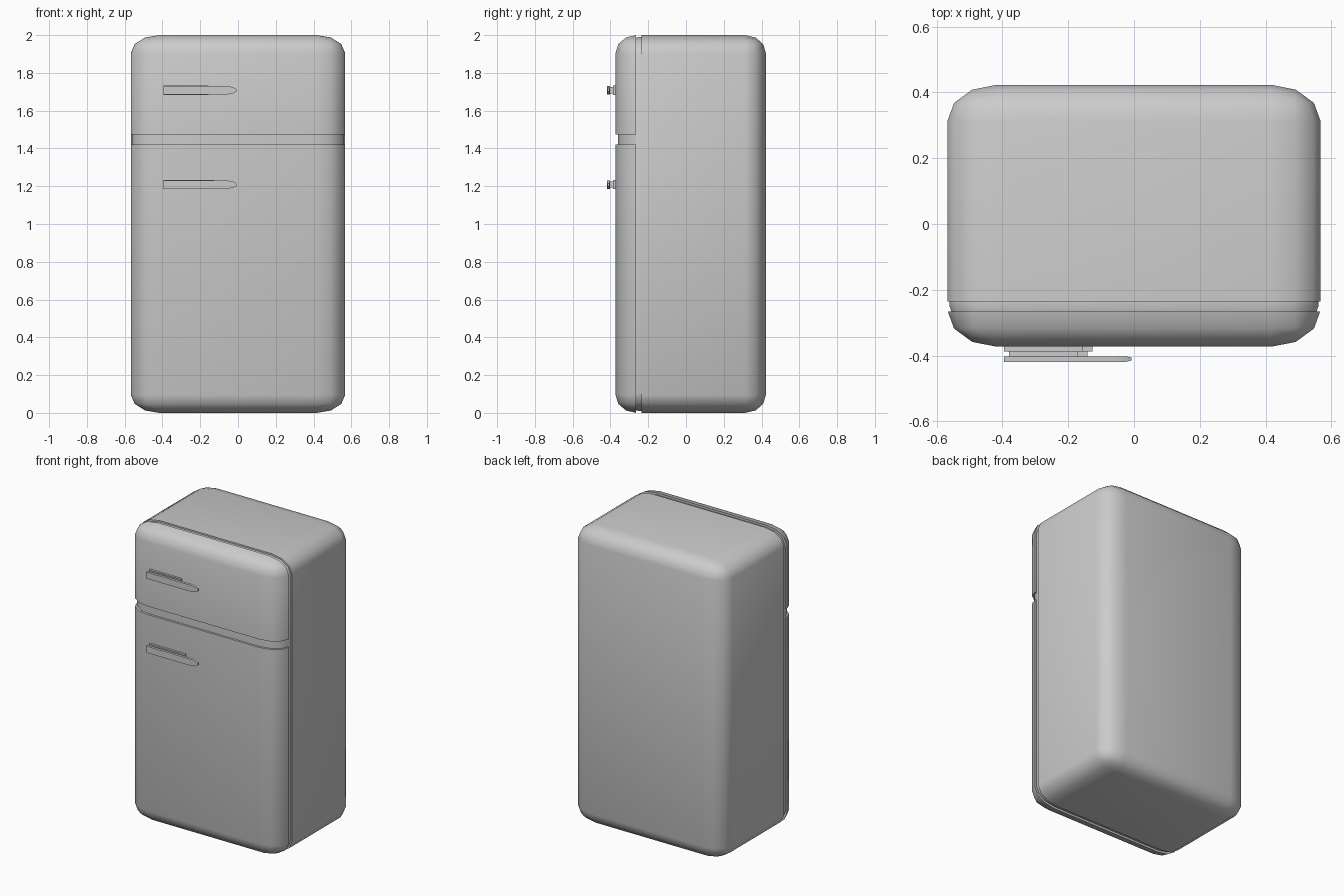
import bpy, bmesh
from mathutils import Vector

if "Cube" in bpy.data.objects:
    bpy.data.objects.remove(bpy.data.objects["Cube"])

RADII = Vector((0.15, 0.11, 0.095))


def finish(name, bm, angle=0.7):
    bmesh.ops.recalc_face_normals(bm, faces=bm.faces)
    mesh = bpy.data.meshes.new(name)
    bm.to_mesh(mesh)
    bm.free()
    obj = bpy.data.objects.new(name, mesh)
    bpy.context.collection.objects.link(obj)
    bpy.ops.object.select_all(action='DESELECT')
    obj.select_set(True)
    bpy.context.view_layer.objects.active = obj
    bpy.ops.object.shade_smooth_by_angle(angle=angle)
    return obj


def rounded_shell(name, lo, hi, cuts):
    """Box with elliptical rounded edges, trimmed by capped planes (point, outward normal)."""
    lo, hi = Vector(lo), Vector(hi)
    bm = bmesh.new()
    bmesh.ops.create_cube(bm, size=1)
    size = hi - lo
    bmesh.ops.scale(bm, verts=bm.verts, vec=[size[i] / RADII[i] for i in range(3)])
    bmesh.ops.bevel(bm, geom=list(bm.edges), offset=1, segments=3, profile=0.5,
                    affect='EDGES', clamp_overlap=False)
    bmesh.ops.scale(bm, verts=bm.verts, vec=RADII)
    bmesh.ops.translate(bm, verts=bm.verts, vec=(lo + hi) / 2)
    for co, no in cuts:
        geom = list(bm.verts) + list(bm.edges) + list(bm.faces)
        res = bmesh.ops.bisect_plane(bm, geom=geom, plane_co=co, plane_no=no, clear_outer=True)
        rim = [e for e in res['geom_cut'] if isinstance(e, bmesh.types.BMEdge)]
        bmesh.ops.contextual_create(bm, geom=rim)
    return finish(name, bm)


def prism(name, outline, y0, y1, tip_pinch=0.0):
    """Extrude an x-z outline along y; tip_pinch thins the right-hand end."""
    bm = bmesh.new()
    rings = [[bm.verts.new((x, y, z)) for x, z in outline] for y in (y0, y1)]
    x_max = max(x for x, z in outline)
    for ring, d in zip(rings, (-tip_pinch, tip_pinch)):
        for v in ring:
            if v.co.x > x_max - 0.001:
                v.co.y += d
    bm.faces.new(rings[0])
    bm.faces.new(rings[1])
    n = len(outline)
    for i in range(n):
        j = (i + 1) % n
        bm.faces.new((rings[0][i], rings[0][j], rings[1][j], rings[1][i]))
    return finish(name, bm, 0.3)


def rect(x0, x1, z, h):
    return [(x0, z - h), (x1, z - h), (x1, z + h), (x0, z + h)]


# Cabinet and the two doors
LO, HI = (-0.567, -0.373, 0), (0.567, 0.423, 2)
door_back = ((0, -0.266, 0), (0, 1, 0))
rounded_shell("cabinet", LO, HI, [((0, -0.236, 0), (0, -1, 0))])
rounded_shell("freezer_door", LO, HI, [door_back, ((0, 0, 1.475), (0, 0, -1))])
rounded_shell("fridge_door", LO, HI, [door_back, ((0, 0, 1.42), (0, 0, 1))])

# Recessed gasket behind the doors and divider strip between them
CORE_LO, CORE_HI = (-0.561, -0.359, 0.01), (0.561, 0.41, 1.99)
rounded_shell("door_gasket", CORE_LO, CORE_HI,
              [((0, -0.236, 0), (0, 1, 0)), ((0, -0.266, 0), (0, -1, 0))])
rounded_shell("divider_strip", CORE_LO, CORE_HI,
              [((0, -0.266, 0), (0, 1, 0)), ((0, 0, 1.475), (0, 0, 1)),
               ((0, 0, 1.42), (0, 0, -1))])

# Handles: mounting plate, neck and pointed grip
for part, z, end in (("freezer", 1.708, -0.155), ("fridge", 1.208, -0.126)):
    prism(part + "_handle_plate", rect(-0.395, end, z, 0.024), -0.387, -0.37)
    prism(part + "_handle_neck", rect(-0.38, end - 0.016, z, 0.016), -0.403, -0.386)
    grip = [(-0.395, -0.022), (-0.055, -0.022), (-0.025, -0.016), (-0.008, -0.007),
            (-0.008, 0.007), (-0.025, 0.016), (-0.055, 0.022), (-0.395, 0.022)]
    prism(part + "_handle_grip", [(x, z + dz) for x, dz in grip], -0.419, -0.402, 0.004 * -1)
